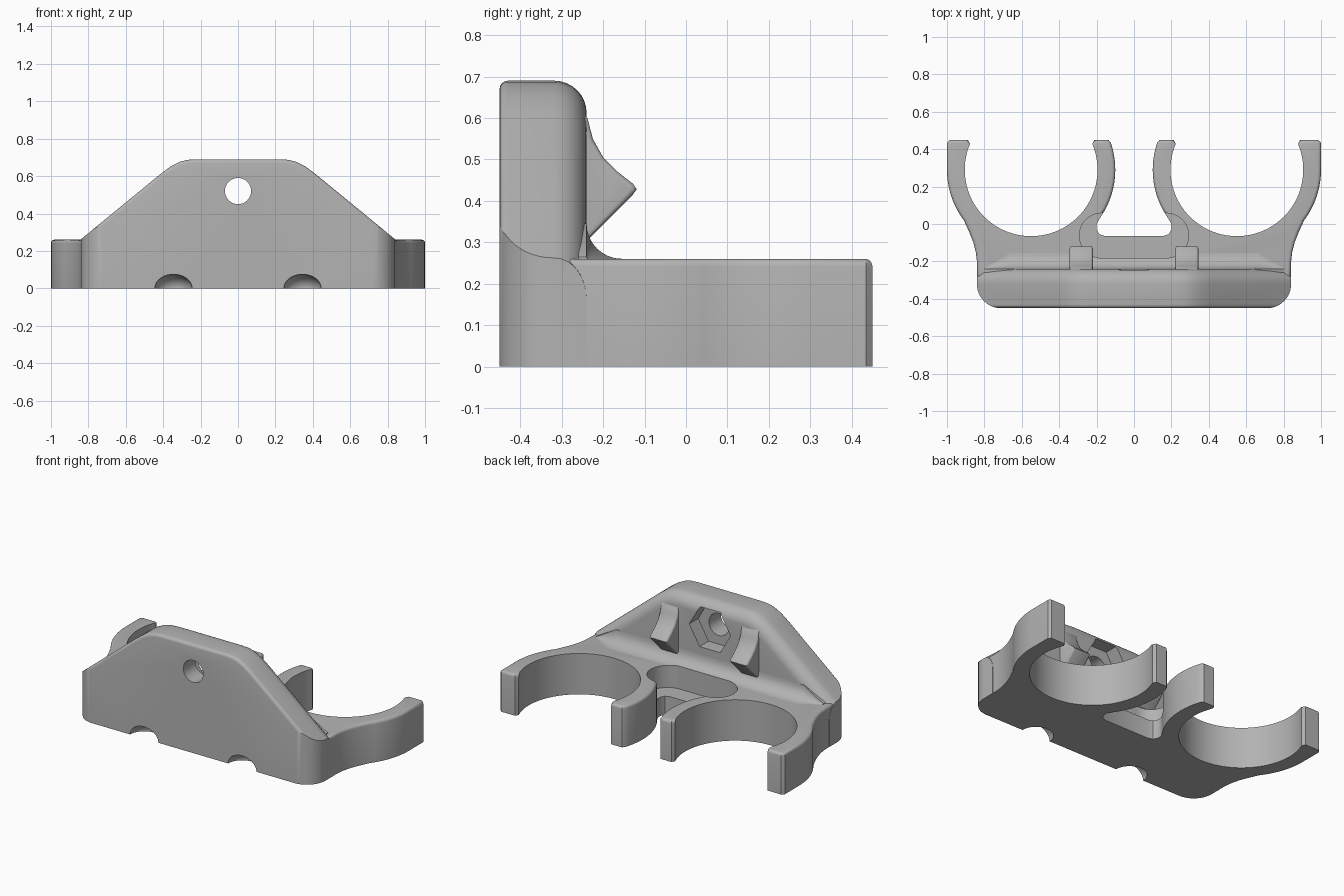
import bpy, bmesh
from math import sin, cos, pi, radians, hypot
from mathutils import Vector

if "Cube" in bpy.data.objects:
    bpy.data.objects.remove(bpy.data.objects["Cube"])

grey = bpy.data.materials.new("light grey plastic")
grey.use_nodes = True
grey.diffuse_color = (0.45, 0.45, 0.45, 1)
grey.node_tree.nodes["Principled BSDF"].inputs["Base Color"].default_value = grey.diffuse_color


def arc(cx, cy, r, a0, a1, n):
    steps = [radians(a0 + (a1 - a0) * i / n) for i in range(n + 1)]
    return [(cx + r * cos(a), cy + r * sin(a)) for a in steps]


def mirrored(half):
    return half + [(-x, y) for x, y in reversed(half)]


def prism(name, outline, axis, lo, hi, bevels=()):
    """Extrude an outline along an axis; bevels = (edge rule, width, segments)."""
    place = {"x": lambda a, b, d: (d, a, b),
             "y": lambda a, b, d: (a, d, b),
             "z": lambda a, b, d: (a, b, d)}[axis]
    bm = bmesh.new()
    rings = [[bm.verts.new(place(a, b, d)) for a, b in outline] for d in (lo, hi)]
    for ring in rings:
        bm.faces.new(ring)
    n = len(outline)
    for i in range(n):
        j = (i + 1) % n
        bm.faces.new((rings[0][i], rings[0][j], rings[1][j], rings[1][i]))
    bmesh.ops.recalc_face_normals(bm, faces=bm.faces)
    for rule, width, segments in bevels:
        edges = [e for e in bm.edges if rule(e.verts[0].co, e.verts[1].co)]
        bmesh.ops.bevel(bm, geom=edges, offset=width, segments=segments,
                        profile=0.5, affect="EDGES", clamp_overlap=False)
    return finish(name, bm)


def finish(name, bm):
    mesh = bpy.data.meshes.new(name)
    bm.to_mesh(mesh)
    bm.free()
    mesh.materials.append(grey)
    ob = bpy.data.objects.new(name, mesh)
    bpy.context.collection.objects.link(ob)
    return ob


def activate(ob):
    bpy.ops.object.select_all(action="DESELECT")
    ob.select_set(True)
    bpy.context.view_layer.objects.active = ob


def boolean(ob, tool, operation="DIFFERENCE"):
    activate(ob)
    mod = ob.modifiers.new("cut", "BOOLEAN")
    mod.object, mod.operation, mod.solver = tool, operation, "EXACT"
    bpy.ops.object.modifier_apply(modifier=mod.name)


# Clip base: two open rings joined by a neck, with a slot between them
CX, CY, R_IN, R_OUT, TIP, TOP = 0.55, 0.29, 0.355, 0.45, 0.45, 0.26
half = [(0.7, -0.42), (0.838, -0.3), (0.84, -0.2), (0.846, -0.15), (0.86, -0.095), (0.88, -0.045)]
half += arc(CX, CY, R_OUT, -37, 0, 10)
half += [(1.0, TIP - 0.015), (0.985, TIP), (0.888, TIP)]
half += arc(CX, CY, R_IN, 23, -203, 56)
half += [(0.212, TIP), (0.137, TIP)]
half += arc(CX, CY, R_OUT, 161, 215, 14)
half += [(0.2, 0.0), (0.2, -0.03), (0.185, -0.055), (0.155, -0.065)]


def on_ring(v):
    return abs(hypot(abs(v.x) - CX, v.y - CY) - R_IN) < 0.002


def base_rim(a, b):
    return min(a.z, b.z) > TOP - 0.001 and not (on_ring(a) and on_ring(b))


base = prism("clip_base", mirrored(half), "z", 0, TOP, [(base_rim, 0.018, 4)])

# Back wall: sloped shoulders, rounded rim, rounded upright corners
BACK, FRONT = -0.24, -0.45
shoulder = [(0.9, 0), (0.9, 0.213), (0.41, 0.615), (0.36, 0.652),
            (0.31, 0.677), (0.27, 0.687), (0.22, 0.69)]


def rim(y):
    return lambda a, b: (abs(a.y - y) < 1e-4 and abs(b.y - y) < 1e-4
                         and min(a.z, b.z) > 0.2)


wall = prism("back_wall", mirrored(shoulder), "y", FRONT, BACK,
             [(rim(BACK), 0.078, 8), (rim(FRONT), 0.02, 4)])
footprint = prism("footprint_cutter",
                  mirrored(arc(0.71, -0.3205, 0.13, -90, 0, 12) + [(0.84, 0)]), "z", -0.1, 1)
boolean(wall, footprint, "INTERSECT")

# Fillet between wall and base, tapering out under the shoulders
bm = bmesh.new()
sections = []
for x, r in ((-0.8, 0.004), (-0.66, 0.085), (0.66, 0.085), (0.8, 0.004)):
    curve = arc(BACK + r, TOP + r, r, 180, 270, 8)
    pts = curve + [(BACK + r, TOP - 0.02), (BACK - 0.02, TOP - 0.02), (BACK - 0.02, TOP + r)]
    sections.append([bm.verts.new((x, y, z)) for y, z in pts])
for s, t in zip(sections, sections[1:]):
    for i in range(len(s)):
        j = (i + 1) % len(s)
        bm.faces.new((s[i], s[j], t[j], t[i]))
bm.faces.new(sections[0])
bm.faces.new(sections[-1])
bmesh.ops.recalc_face_normals(bm, faces=bm.faces)
fillet = finish("wall_fillet", bm)

# Pair of hooks on the wall
hook = [(-0.26, 0.62), (-0.238, 0.6), (-0.225, 0.55), (-0.2, 0.505), (-0.165, 0.47),
        (-0.128, 0.441), (-0.119, 0.428), (-0.128, 0.415), (-0.26, 0.283)]
hooks = []
for side, x in (("left", 0.282), ("right", -0.282)):
    hooks.append(prism(side + "_hook", hook, "x", x - 0.062, x + 0.062,
                       [(lambda a, b: abs(a.x - b.x) < 1e-4, 0.012, 3)]))

# Screw hole and hexagonal nut recess
hole = prism("hole_cutter", arc(0, 0.52, 0.07, 0, 348.75, 31), "y", -1, 0.5)
nut = prism("nut_cutter", arc(0, 0.52, 0.145, 0, 300, 5), "y", -0.33, -0.1)
boolean(wall, hole)
boolean(wall, nut)

# Stepped pocket around the slot
corners = arc(0.172, -0.062, 0.12, -90, 90, 24)
pocket = prism("pocket_cutter", mirrored(corners), "z", 0.12, 0.3)
boolean(base, pocket)
boolean(fillet, pocket)

# Two scooped notches under the front edge
notches = []
for x in (-0.345, 0.345):
    bm = bmesh.new()
    bmesh.ops.create_uvsphere(bm, u_segments=32, v_segments=17, radius=1)
    bmesh.ops.scale(bm, vec=Vector((0.1, 0.1, 0.075)), verts=bm.verts)
    bmesh.ops.translate(bm, vec=Vector((x, FRONT, 0)), verts=bm.verts)
    notch = finish("notch_cutter", bm)
    boolean(wall, notch)
    boolean(base, notch)
    notches.append(notch)

for cutter in [footprint, hole, nut, pocket] + notches:
    bpy.data.objects.remove(cutter)

for ob in [base, wall, fillet] + hooks:
    activate(ob)
    bpy.ops.object.shade_smooth_by_angle(angle=radians(32))
